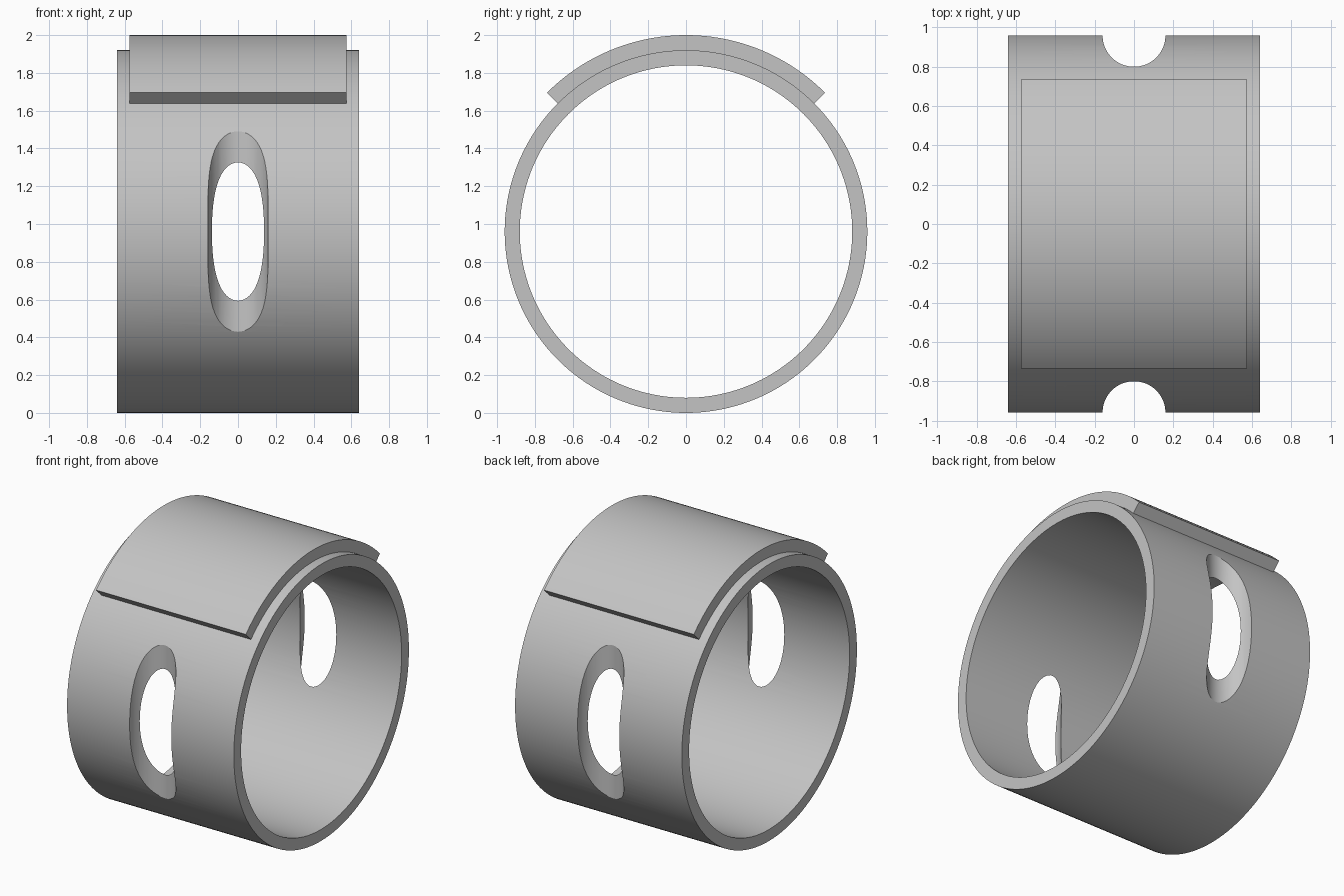
import bpy
import bmesh
from math import sin, cos, pi, radians
from mathutils import Matrix

cube = bpy.data.objects.get("Cube")
if cube:
    bpy.data.objects.remove(cube, do_unlink=True)

AXIS_Z = 0.96

grey = bpy.data.materials.new("plain grey")
grey.use_nodes = True
colour = (0.55, 0.55, 0.55, 1)
grey.diffuse_color = colour
grey.node_tree.nodes["Principled BSDF"].inputs["Base Color"].default_value = colour


def make_object(name, bm):
    bmesh.ops.recalc_face_normals(bm, faces=bm.faces)
    mesh = bpy.data.meshes.new(name)
    bm.to_mesh(mesh)
    bm.free()
    mesh.materials.append(grey)
    obj = bpy.data.objects.new(name, mesh)
    bpy.context.collection.objects.link(obj)
    return obj


def curved_band(name, inner, outer, half_width, half_angle, steps):
    """Rectangular section swept about the x axis, centred on the top."""
    bm = bmesh.new()
    closed = half_angle >= pi
    section = [(-half_width, inner), (half_width, inner),
               (half_width, outer), (-half_width, outer)]
    loops = []
    for i in range(steps if closed else steps + 1):
        a = half_angle * (2 * i / steps - 1)
        loops.append([bm.verts.new((x, r * sin(a), AXIS_Z + r * cos(a)))
                      for x, r in section])
    for i in range(steps):
        p, q = loops[i], loops[(i + 1) % len(loops)]
        for k in range(4):
            n = (k + 1) % 4
            bm.faces.new((p[k], p[n], q[n], q[k]))
    if not closed:
        bm.faces.new(loops[0])
        bm.faces.new(loops[-1])
    return make_object(name, bm)


def smooth(obj):
    bpy.ops.object.select_all(action="DESELECT")
    obj.select_set(True)
    bpy.context.view_layer.objects.active = obj
    bpy.ops.object.shade_smooth_by_angle(angle=radians(30))


# Ring body and raised plate on top
ring = curved_band("ring_body", 0.88, 0.96, 0.64, pi, 160)
plate = curved_band("top_plate", 0.95, 1.04, 0.575, pi / 4, 48)

# Upright round cutters carve the front and back slots
for side, y in (("front", -0.96), ("back", 0.96)):
    bm = bmesh.new()
    bmesh.ops.create_cone(bm, cap_ends=True, segments=64, radius1=0.16, radius2=0.16,
                          depth=1.6, matrix=Matrix.Translation((0, y, AXIS_Z)))
    cutter = make_object(side + "_slot_cutter", bm)
    cutter.hide_render = True
    cut = ring.modifiers.new(side + "_slot", "BOOLEAN")
    cut.operation = "DIFFERENCE"
    cut.solver = "EXACT"
    cut.object = cutter
    bpy.context.view_layer.objects.active = ring
    bpy.ops.object.modifier_apply(modifier=cut.name)
    bpy.data.objects.remove(cutter, do_unlink=True)

for part in (ring, plate):
    smooth(part)
